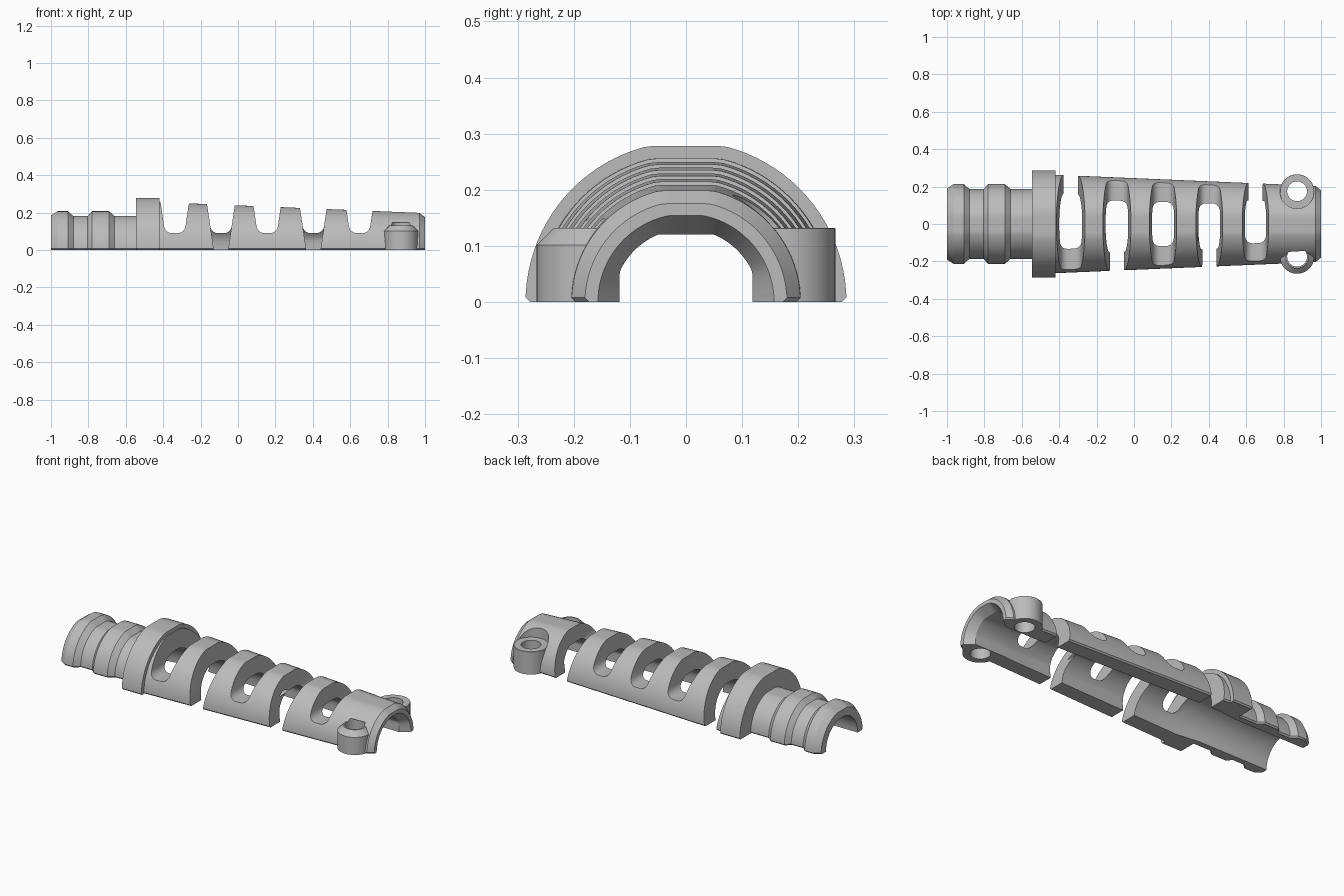
import bpy, bmesh, math

if "Cube" in bpy.data.objects:
    bpy.data.objects.remove(bpy.data.objects["Cube"])

grey = bpy.data.materials.new("moulded_grey")
grey.use_nodes = True
grey.diffuse_color = (0.5, 0.5, 0.5, 1)
grey.node_tree.nodes["Principled BSDF"].inputs["Base Color"].default_value = grey.diffuse_color


def loft(name, sections):
    """Solid skinned through equal-length rings of points."""
    bm = bmesh.new()
    rings = [[bm.verts.new(p) for p in ring] for ring in sections]
    n = len(rings[0])
    for a, b in zip(rings, rings[1:]):
        for i in range(n):
            j = (i + 1) % n
            bm.faces.new((a[i], a[j], b[j], b[i]))
    bm.faces.new(rings[0])
    bm.faces.new(rings[-1])
    bmesh.ops.recalc_face_normals(bm, faces=bm.faces)
    mesh = bpy.data.meshes.new(name)
    bm.to_mesh(mesh)
    bm.free()
    mesh.materials.append(grey)
    obj = bpy.data.objects.new(name, mesh)
    bpy.context.collection.objects.link(obj)
    return obj


def arch(x, r, top, side, foot, steps=48):
    """Half-round section with a flat crown, trimmed sides and a lower edge."""
    pts = [(x, side * r - 0.008 if foot == 0 else side * r, foot)]
    for i in range(steps + 1):
        a = math.pi * i / steps
        y = max(-side * r, min(side * r, r * math.cos(a)))
        pts.append((x, y, max(0.008, min(top * r, r * math.sin(a)))))
    pts.append((x, -pts[0][1], foot))
    return pts


def disc(x, y, z, r, steps=48):
    return [(x + r * math.cos(2 * math.pi * i / steps),
             y + r * math.sin(2 * math.pi * i / steps), z) for i in range(steps)]


def combine(target, tool, operation):
    mod = target.modifiers.new(operation.lower(), "BOOLEAN")
    mod.operation, mod.object, mod.solver = operation, tool, "EXACT"
    bpy.context.view_layer.objects.active = target
    bpy.ops.object.modifier_apply(modifier=mod.name)
    bpy.data.objects.remove(tool)


# Outer shell: ribbed grip, flange and tapered sleeve
outer = [(-1, .19), (-.965, .213), (-.91, .213), (-.88, .186), (-.805, .186),
         (-.78, .213), (-.69, .213), (-.66, .186), (-.545, .186), (-.545, .286),
         (-.42, .286), (-.42, .263), (.97, .204), (1, .18)]
body = loft("cable_sleeve_half", [arch(x, r, .973, 1, 0) for x, r in outer])

# Screw lugs beside the narrow end, the front one with a chamfered rim
LUG_X, LUG_Y, LUG_R, LUG_TOP = .872, .175, .091, .132
for side in (-1, 1):
    y = side * LUG_Y
    rim = .03 if side < 0 else .001
    combine(body, loft("screw_lug", [disc(LUG_X, y, 0, LUG_R),
                                     disc(LUG_X, y, LUG_TOP - rim, LUG_R),
                                     disc(LUG_X, y, LUG_TOP, LUG_R - rim)]), "UNION")

# Cable bore with a flared mouth
bore = [(-1.05, .145), (-.55, .145), (-.42, .162), (.72, .135), (.76, .13),
        (.95, .13), (1, .157), (1.02, .168)]
combine(body, loft("bore_cutter",
                   [arch(x, r, .925 if .7 < x < .96 else .98,
                         .91 if .7 < x < .96 else 1, -.05) for x, r in bore]), "DIFFERENCE")

# Screw holes, and a seat cut into the sleeve over the back lug
for side in (-1, 1):
    y = side * LUG_Y
    combine(body, loft("hole_cutter", [disc(LUG_X, y, -.1, .053),
                                       disc(LUG_X, y, .148, .053)]), "DIFFERENCE")
combine(body, loft("seat_cutter", [disc(LUG_X, LUG_Y, LUG_TOP, LUG_R + .001),
                                   disc(LUG_X, LUG_Y, .4, LUG_R + .001)]), "DIFFERENCE")


# Flex slots: tapered, round-floored, open to alternate sides
def half_width(z):
    return .038 + .15 * z


FLOOR, FILLET = .09, .035
for k in range(5):
    cx = -.338 + .247 * k
    open_side = 1 if k % 2 == 0 else -1
    right = [(half_width(.4), .4)]
    for i in range(7):
        a = math.pi / 2 * i / 6
        z = FLOOR + FILLET * (1 - math.sin(a))
        right.append((half_width(z) - FILLET * (1 - math.cos(a)), z))
    profile = right + [(-x, z) for x, z in reversed(right)]
    combine(body, loft("slot_cutter", [[(cx + x, y, z) for x, z in profile]
                                       for y in (-.4, .4)]), "DIFFERENCE")
    deep = [(half_width(.15), .15), (half_width(-.05), -.05),
            (-half_width(-.05), -.05), (-half_width(.15), .15)]
    combine(body, loft("gap_cutter", [[(cx + x, y, z) for x, z in deep]
                                      for y in (0, open_side * .4)]), "DIFFERENCE")

# Smooth curved walls, crisp edges
bpy.ops.object.select_all(action="DESELECT")
body.select_set(True)
bpy.context.view_layer.objects.active = body
bpy.ops.object.shade_smooth_by_angle(angle=math.radians(25))
